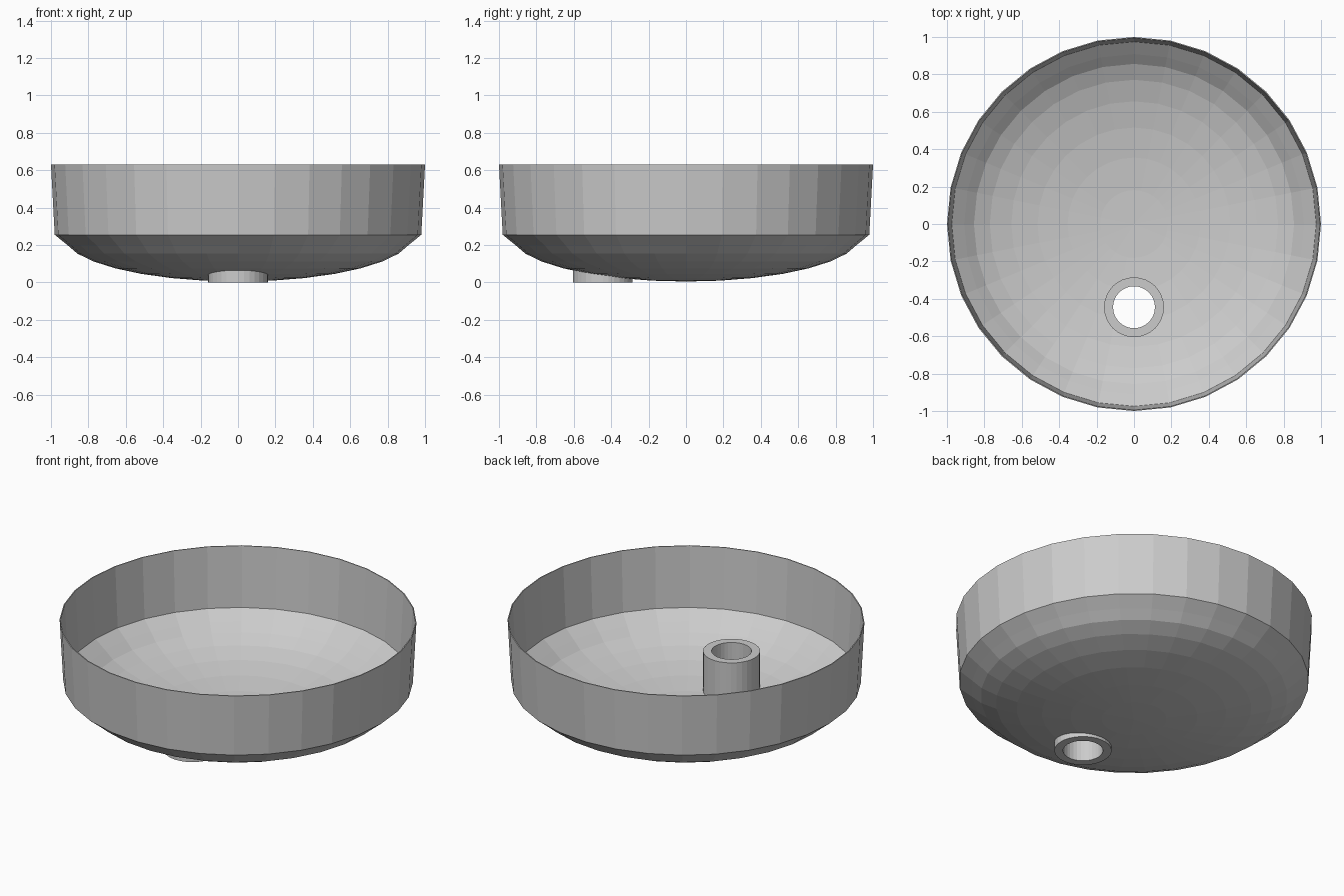
import bpy, bmesh
from math import sin, cos, pi, radians

if "Cube" in bpy.data.objects:
    bpy.data.objects.remove(bpy.data.objects["Cube"])

SIDES = 32


def lathe(name, profile, center=(0, 0), closed=False):
    """Revolve (radius, z) points around a vertical axis, flat shaded."""
    bm = bmesh.new()
    rings = []
    for r, z in profile:
        if r == 0:
            rings.append([bm.verts.new((0, 0, z))] * SIDES)
        else:
            rings.append([bm.verts.new((r * cos(2 * pi * i / SIDES),
                                        r * sin(2 * pi * i / SIDES), z))
                          for i in range(SIDES)])
    pairs = list(zip(rings, rings[1:]))
    if closed:
        pairs.append((rings[-1], rings[0]))
    for a, b in pairs:
        for i in range(SIDES):
            j = (i + 1) % SIDES
            corners = [a[i], a[j], b[j], b[i]]
            bm.faces.new(list(dict.fromkeys(corners)))
    # profiles run bottom to top on the outside, so normals face outward
    me = bpy.data.meshes.new(name)
    bm.to_mesh(me)
    bm.free()
    ob = bpy.data.objects.new(name, me)
    ob.location = (center[0], center[1], 0)
    bpy.context.collection.objects.link(ob)
    return ob


# Basin: shallow domed floor and a slightly flared wall
dome = [(0, 0.005)]
for k in range(1, 8):
    a = radians(11.25 * k)
    dome.append((0.93 * sin(a), 0.247 - 0.242 * cos(a)))
basin = lathe("basin", dome + [(0.98, 0.255), (1.0, 0.63)])
shell = basin.modifiers.new("thin_shell", 'SOLIDIFY')
shell.thickness = 0.006
shell.offset = -1

# Upright drain tube through the floor
DRAIN = (0, -0.445)
lathe("drain_tube", [(0.16, 0), (0.16, 0.273), (0.112, 0.273), (0.112, 0)],
      DRAIN, closed=True)

# Drain opening in the floor
cutter = lathe("drain_cutter", [(0, -0.1), (0.136, -0.1), (0.136, 0.3), (0, 0.3)], DRAIN)
cutter.hide_render = True
cutter.hide_viewport = True
cut = basin.modifiers.new("drain_hole", 'BOOLEAN')
cut.operation = 'DIFFERENCE'
cut.solver = 'EXACT'
cut.object = cutter
